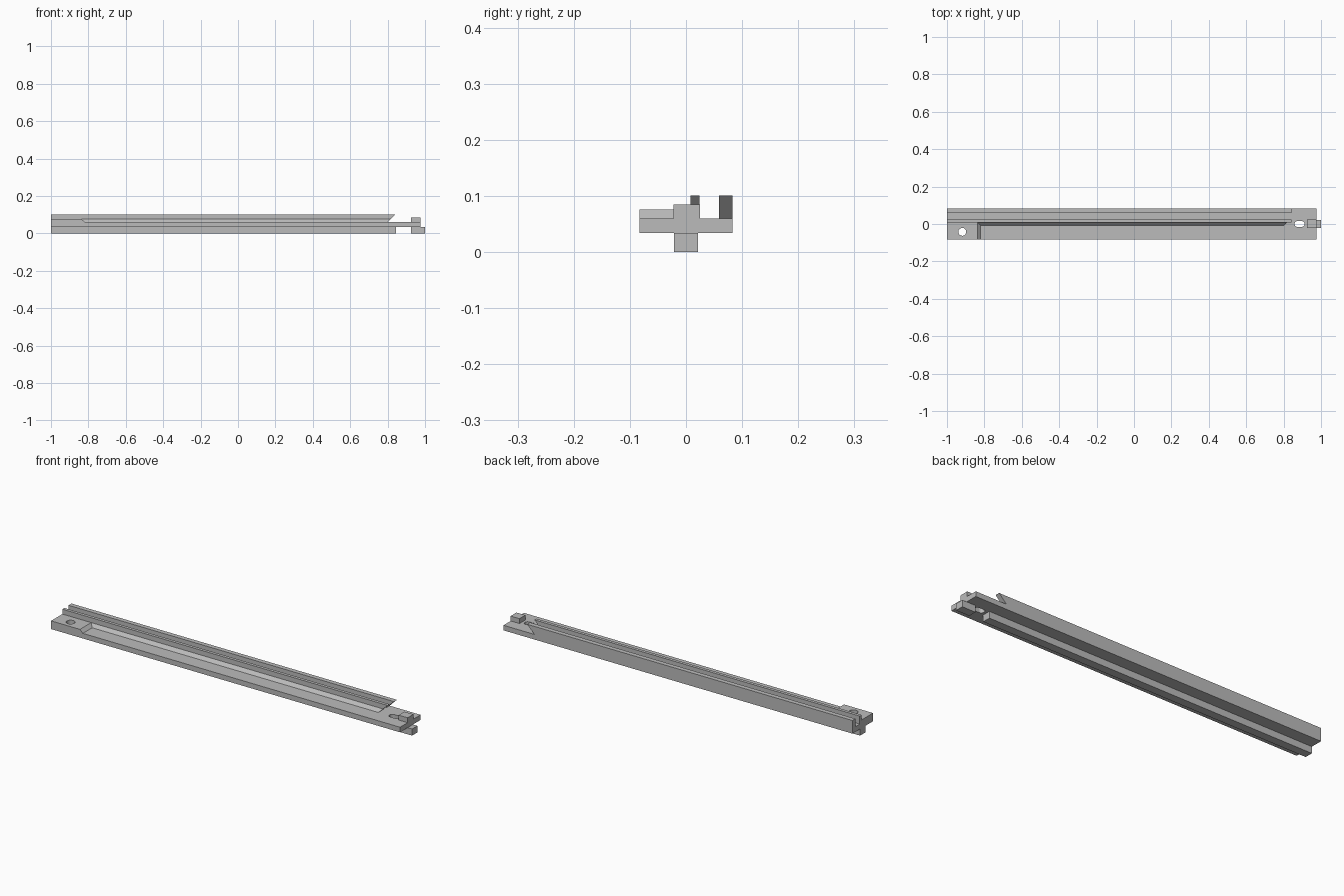
import bpy, bmesh, math

cube = bpy.data.objects.get("Cube")
if cube:
    bpy.data.objects.remove(cube, do_unlink=True)

metal = bpy.data.materials.new("plain_grey")
metal.use_nodes = True
grey = (0.5, 0.5, 0.5, 1)
metal.diffuse_color = grey
metal.node_tree.nodes["Principled BSDF"].inputs["Base Color"].default_value = grey

HALF_W, FLOOR, UNDER, TOP, PAD = 0.083, 0.06, 0.034, 0.101, 0.076


def prism(name, start, end):
    """Solid between two matching end outlines."""
    bm = bmesh.new()
    a = [bm.verts.new(p) for p in start]
    b = [bm.verts.new(p) for p in end]
    bm.faces.new(a)
    bm.faces.new(b)
    for i in range(len(a)):
        j = (i + 1) % len(a)
        bm.faces.new((a[i], a[j], b[j], b[i]))
    bmesh.ops.recalc_face_normals(bm, faces=bm.faces)
    mesh = bpy.data.meshes.new(name)
    bm.to_mesh(mesh)
    bm.free()
    mesh.materials.append(metal)
    obj = bpy.data.objects.new(name, mesh)
    bpy.context.collection.objects.link(obj)
    return obj


def box(name, x0, x1, y0, y1, z0, z1):
    outline = [(y0, z0), (y1, z0), (y1, z1), (y0, z1)]
    return prism(name, [(x0, y, z) for y, z in outline], [(x1, y, z) for y, z in outline])


def rail(name, outline):
    """Long rail whose right-hand tip is undercut at 45 degrees."""
    return prism(name, [(-1, y, z) for y, z in outline],
                 [(0.8 + z - FLOOR, y, z) for y, z in outline])


def drill(targets, x, y, radius, stretch=0):
    """Cut a round or stadium-shaped hole through the targets."""
    ring = []
    for i in range(32):
        t = math.tau * (i + 0.5) / 32
        shift = math.copysign(stretch, math.cos(t))
        ring.append((x + shift + radius * math.cos(t), y + radius * math.sin(t)))
    cutter = prism("hole_cutter", [(u, v, 0.01) for u, v in ring], [(u, v, 0.2) for u, v in ring])
    cutter.hide_render = True
    for obj in targets:
        mod = obj.modifiers.new("hole", "BOOLEAN")
        mod.operation = "DIFFERENCE"
        mod.solver = "EXACT"
        mod.object = cutter
        bpy.context.view_layer.objects.active = obj
        bpy.ops.object.modifier_apply(modifier=mod.name)
    bpy.data.objects.remove(cutter, do_unlink=True)


# Base plate and the keel beneath it
plate = box("base_plate", -1, 0.975, -HALF_W, HALF_W, UNDER, FLOOR)
box("keel", -1, 0.845, -0.021, 0.021, 0, UNDER)

# Upright rails, the inner one with a sloped foot
rail("outer_rail", [(0.059, FLOOR), (HALF_W, FLOOR), (HALF_W, TOP), (0.059, TOP)])
rail("inner_rail", [(-0.008, FLOOR), (0.024, FLOOR), (0.024, TOP), (0.008, TOP), (0.008, PAD)])

# Raised pad with a sloped edge
side = [(-1, FLOOR), (-0.82, FLOOR), (-0.836, PAD), (-1, PAD)]
pad = prism("end_pad", [(x, -HALF_W, z) for x, z in side], [(x, 0.008, z) for x, z in side])

# Tab blocks above and below the far end
box("upper_tab", 0.925, 0.975, -0.022, 0.025, FLOOR, 0.085)
box("lower_tab", 0.925, 1, -0.021, 0.021, 0, UNDER)

# Round hole through the pad and slotted hole by the tab
drill([plate, pad], -0.918, -0.042, 0.021)
drill([plate], 0.885, 0, 0.016, 0.011)
